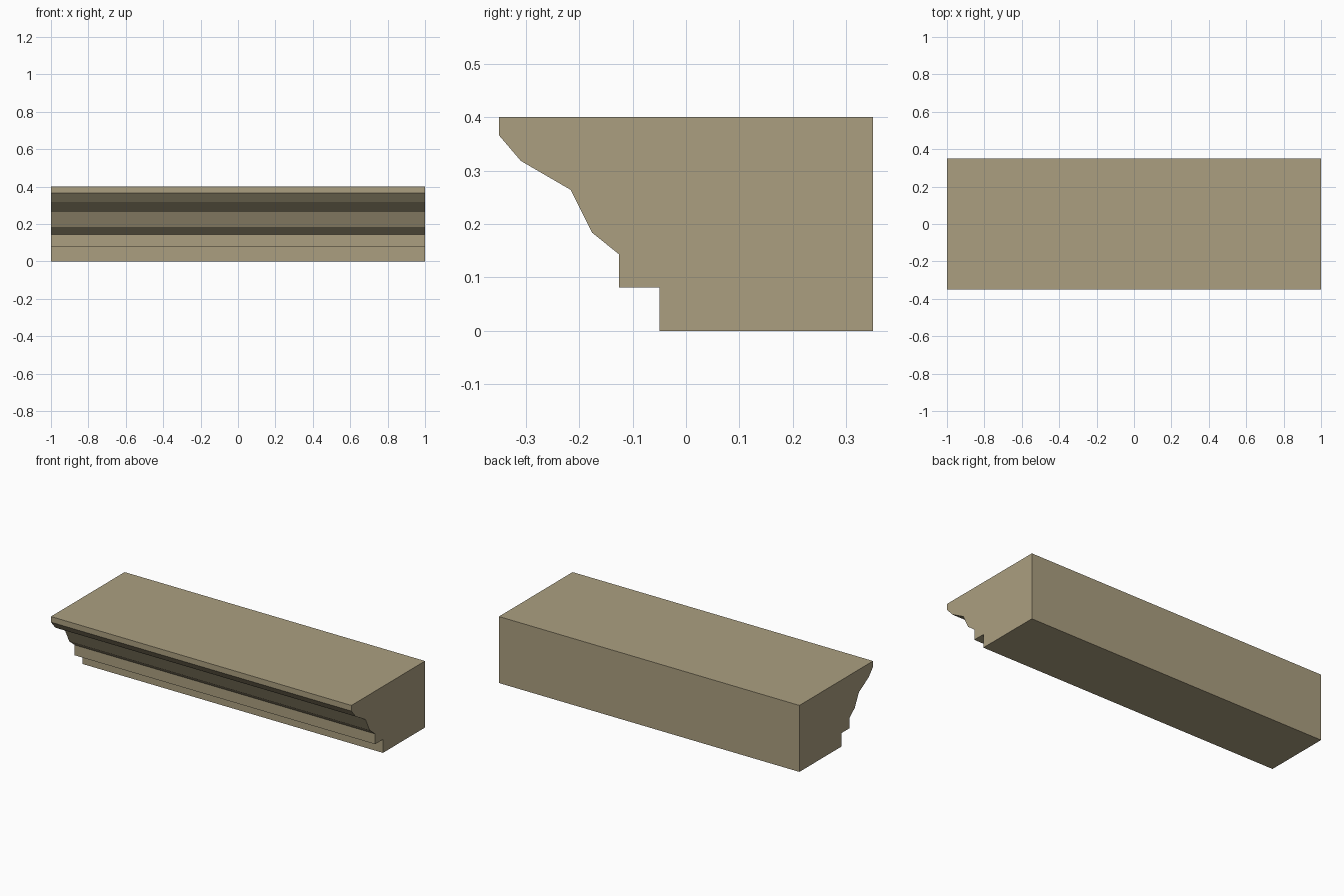
import bpy
import bmesh

if "Cube" in bpy.data.objects:
    bpy.data.objects.remove(bpy.data.objects["Cube"])

# Stone colour
stone = bpy.data.materials.new("warm_stone")
stone.diffuse_color = (0.407, 0.347, 0.216, 1.0)
stone.use_nodes = True
stone.node_tree.nodes["Principled BSDF"].inputs["Base Color"].default_value = stone.diffuse_color

# Moulding cross-section as (y, z), from the bottom back round to the top front
profile = [
    (0.35, 0.0), (0.35, 0.40), (-0.35, 0.40), (-0.35, 0.366),
    (-0.309, 0.318), (-0.216, 0.264), (-0.176, 0.184),
    (-0.125, 0.143), (-0.125, 0.081), (-0.05, 0.081), (-0.05, 0.0),
]

# Extrude the section along x
bm = bmesh.new()
end = bm.faces.new([bm.verts.new((-1.0, y, z)) for y, z in profile])
extruded = bmesh.ops.extrude_face_region(bm, geom=[end], use_keep_orig=True)
moved = [g for g in extruded["geom"] if isinstance(g, bmesh.types.BMVert)]
bmesh.ops.translate(bm, verts=moved, vec=(2.0, 0.0, 0.0))
bmesh.ops.recalc_face_normals(bm, faces=bm.faces[:])

mesh = bpy.data.meshes.new("cornice")
bm.to_mesh(mesh)
bm.free()
mesh.materials.append(stone)
cornice = bpy.data.objects.new("cornice", mesh)
bpy.context.collection.objects.link(cornice)
